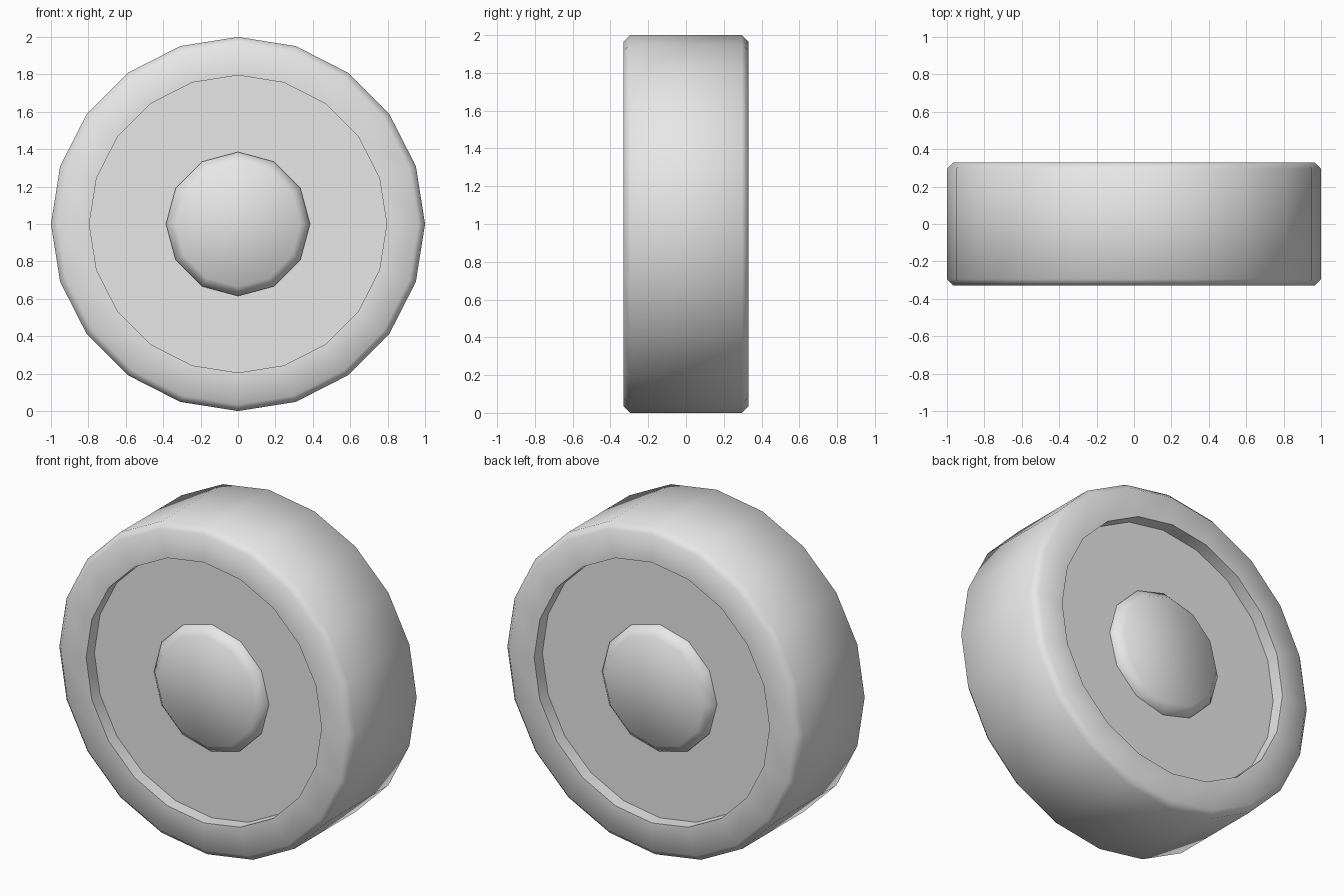
import bpy
import bmesh
import math

cube = bpy.data.objects.get("Cube")
if cube:
    bpy.data.objects.remove(cube, do_unlink=True)

# Single plain grey
grey = bpy.data.materials.new("light_grey")
grey.use_nodes = True
colour = (0.8, 0.8, 0.8, 1.0)
grey.diffuse_color = colour
grey.node_tree.nodes["Principled BSDF"].inputs["Base Color"].default_value = colour


def lathe(name, profile, sides, closed=False):
    """Spin (radius, y) points about the wheel axle; open ends are capped."""
    bm = bmesh.new()
    rings = []
    for r, y in profile:
        ring = []
        for i in range(sides):
            a = 2 * math.pi * i / sides
            ring.append(bm.verts.new((r * math.sin(a), y, 1 + r * math.cos(a))))
        rings.append(ring)
    pairs = list(zip(rings, rings[1:]))
    if closed:
        pairs.append((rings[-1], rings[0]))
    else:
        bm.faces.new(rings[0])
        bm.faces.new(rings[-1])
    for a, b in pairs:
        for i in range(sides):
            j = (i + 1) % sides
            bm.faces.new((a[i], a[j], b[j], b[i]))
    bmesh.ops.recalc_face_normals(bm, faces=bm.faces[:])
    mesh = bpy.data.meshes.new(name)
    bm.to_mesh(mesh)
    bm.free()
    mesh.materials.append(grey)
    obj = bpy.data.objects.new(name, mesh)
    bpy.context.collection.objects.link(obj)
    bpy.ops.object.select_all(action='DESELECT')
    obj.select_set(True)
    bpy.context.view_layer.objects.active = obj
    bpy.ops.object.shade_smooth_by_angle(angle=math.radians(60))
    return obj


SIDES = 20
HALF = 0.33      # half the tyre width
DISC = 0.25      # half the thickness of the recessed disc
BEVEL = 0.035
RIM = 0.795

# Tyre: chamfered ring
lathe("tyre", [(RIM, -HALF), (1 - BEVEL, -HALF), (1, BEVEL - HALF),
               (1, HALF - BEVEL), (1 - BEVEL, HALF), (RIM, HALF)],
      SIDES, closed=True)

# Recessed wheel disc
lathe("wheel_disc", [(RIM, -DISC), (RIM, DISC)], SIDES)

# Low chamfered hub caps on both sides
for side, name in ((-1, "front_hub_cap"), (1, "back_hub_cap")):
    lathe(name, [(0.385, side * (DISC - 0.02)), (0.385, side * (DISC + 0.01)),
                 (0.335, side * (DISC + 0.06))], 12)
